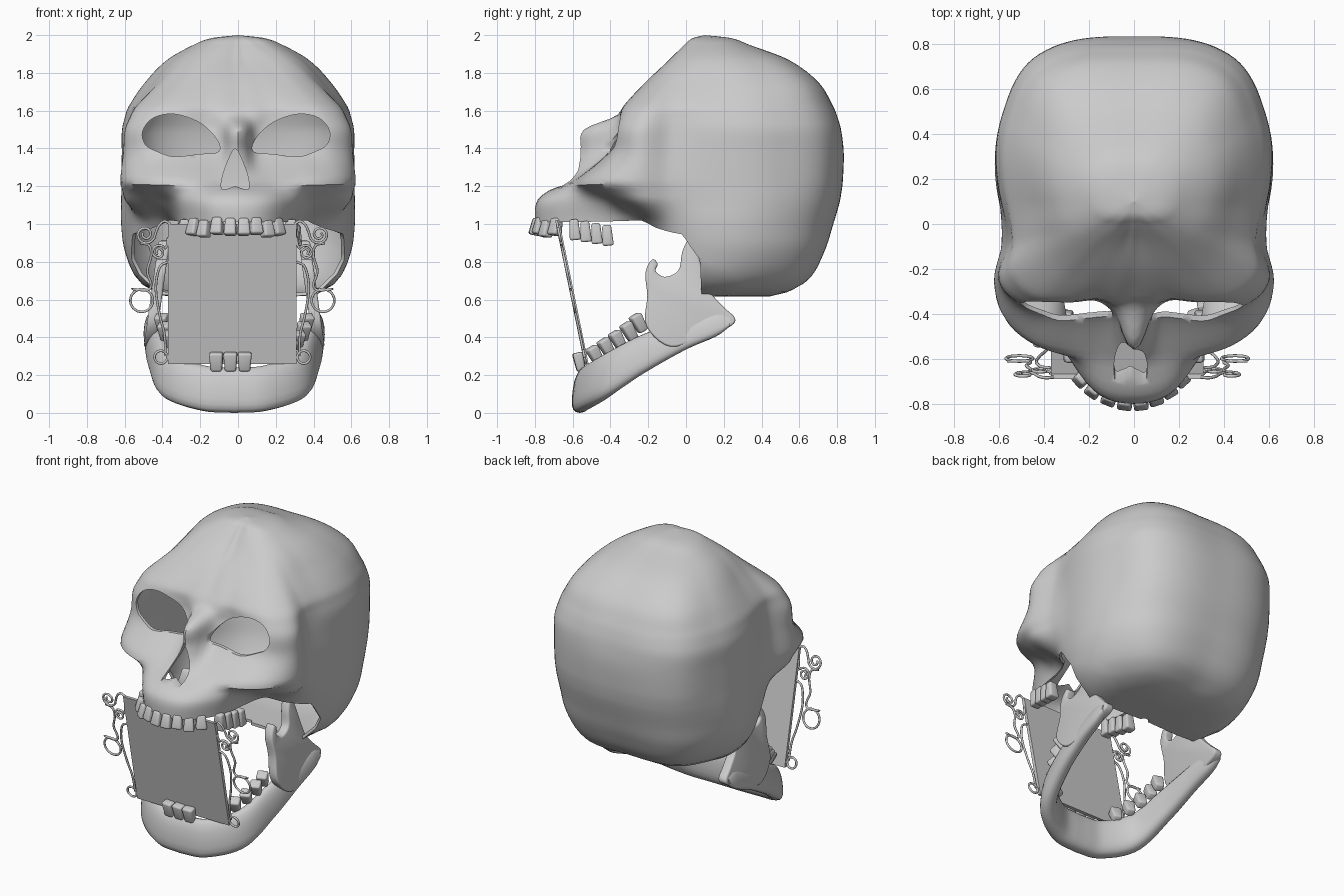
import bpy, bmesh, math
from math import sin, cos, pi, radians
from mathutils import Matrix, Vector

if "Cube" in bpy.data.objects:
    bpy.data.objects.remove(bpy.data.objects["Cube"])


def herm(xs, ys, x, flat=False):
    """Smooth curve through the points (xs, ys)."""
    n = len(xs)
    x = min(max(x, xs[0]), xs[-1])
    i = next(k for k in range(n - 1) if x <= xs[k + 1])

    def slope(k):
        if flat and k in (0, n - 1):
            return 0
        a, b = max(k - 1, 0), min(k + 1, n - 1)
        return (ys[b] - ys[a]) / (xs[b] - xs[a])
    h = xs[i + 1] - xs[i]
    t = (x - xs[i]) / h
    return ((2*t**3 - 3*t*t + 1) * ys[i] + (t**3 - 2*t*t + t) * h * slope(i)
            + (3*t*t - 2*t**3) * ys[i + 1] + (t**3 - t*t) * h * slope(i + 1))


def lerp(xs, ys, x):
    i = next(k for k in range(len(xs) - 1) if x <= xs[k + 1])
    return ys[i] + (ys[i + 1] - ys[i]) * (x - xs[i]) / (xs[i + 1] - xs[i])


def make(name, bm):
    me = bpy.data.meshes.new(name)
    bm.to_mesh(me)
    bm.free()
    ob = bpy.data.objects.new(name, me)
    bpy.context.collection.objects.link(ob)
    return ob


def smooth(ob, angle=40):
    bpy.ops.object.select_all(action='DESELECT')
    ob.select_set(True)
    bpy.context.view_layer.objects.active = ob
    for m in list(ob.modifiers):
        bpy.ops.object.modifier_apply(modifier=m.name)
    bpy.ops.object.shade_smooth_by_angle(angle=radians(angle))


def prism(name, pts, axis_fn):
    """Closed solid between two copies of a profile."""
    bm = bmesh.new()
    a, b = ([bm.verts.new(axis_fn(u, v, e)) for u, v in pts] for e in (0, 1))
    bm.faces.new(a)
    bm.faces.new(b)
    for i in range(len(pts)):
        j = (i + 1) % len(pts)
        bm.faces.new((a[i], a[j], b[j], b[i]))
    bmesh.ops.recalc_face_normals(bm, faces=bm.faces)
    return make(name, bm)


def round_loop(pts, n=6):
    """Smooth closed outline through a few points."""
    k = len(pts)
    ext = [pts[(i - 2) % k] for i in range(k + 5)]
    ts = list(range(k + 5))
    return [tuple(herm(ts, [p[c] for p in ext], 2 + i / n) for c in (0, 1))
            for i in range(k * n)]


# Skull shell: radius about (0, 0.1) by angle from the front, at each height
AZ = [0, 10, 22, 35, 47, 60, 72, 90, 123, 145, 180]
RAD = {
    0.62: [.80, .80, .70, .55, .45, .45, .42, .42, .44, .47, .38],
    0.70: [.80, .80, .70, .55, .45, .45, .48, .52, .57, .60, .54],
    0.85: [.90, .87, .74, .56, .45, .48, .53, .58, .66, .69, .63],
    1.00: [.90, .87, .74, .56, .48, .53, .57, .60, .69, .73, .68],
    1.12: [.89, .87, .76, .65, .66, .68, .61, .60, .70, .76, .715],
    1.22: [.73, .72, .74, .78, .78, .72, .62, .60, .70, .775, .73],
    1.38: [.66, .53, .55, .62, .69, .70, .60, .595, .70, .78, .735],
    1.50: [.64, .49, .48, .57, .67, .69, .585, .59, .70, .775, .72],
    1.62: [.43, .44, .46, .53, .60, .62, .56, .56, .66, .73, .68],
    1.75: [.31, .32, .34, .38, .43, .46, .45, .46, .57, .65, .60],
    1.87: [.18, .18, .20, .23, .27, .31, .33, .35, .43, .48, .44],
    1.95: [.10, .10, .11, .13, .15, .18, .20, .22, .26, .26, .23]}
RAD[1.57] = [(a + b) / 2 for a, b in zip(RAD[1.5], RAD[1.62])]
RAD[1.57][0] = .475
RAD[1.175] = [.4 * a + .6 * b for a, b in zip(RAD[1.12], RAD[1.22])]
RAD[1.175][:2] = [.83, .81]
RAD[1.985] = [r * .58 for r in RAD[1.95]]
RAD[2.0] = [0.0] * len(AZ)
ZS = sorted(RAD)
NA, NR, FLOOR = 144, 64, 4

bm = bmesh.new()
grid = []
for i in range(NA):
    az = 360 * i / NA
    f = min(az, 360 - az)
    col = [herm(AZ, RAD[z], f, True) for z in ZS]
    zb = lerp([0, 22, 47, 60, 72, 78, 83, 90, 100, 118, 180],
              [1.01, 1.01, 1.02, .98, .955, .945, .87, .775, .735, .665, .65], f)
    # base curls under to a flat floor
    rb = herm(ZS, col, zb)
    ring = [(k * rb, .615 + (zb - .615) * e)
            for k, e in ((.05, 0), (.45, 0), (.74, .06), (.93, .6))]
    for j in range(NR + 1):
        z = zb + (2 - zb) * sin(pi / 2 * j / NR)
        ring.append((herm(ZS, col, z) if j < NR else 0, z))
    a = radians(az)
    grid.append([bm.verts.new((r * sin(a), .1 - r * cos(a), z)) for r, z in ring])
for i in range(NA):
    f = min(360 * (i + .5) / NA, 360 - 360 * (i + .5) / NA)
    for j in range(NR + FLOOR):
        if j >= FLOOR or f > 88:
            g, h = grid[i], grid[(i + 1) % NA]
            bm.faces.new((g[j], h[j], h[j + 1], g[j + 1]))
bmesh.ops.delete(bm, geom=[v for v in bm.verts if not v.link_faces], context='VERTS')
bmesh.ops.remove_doubles(bm, verts=bm.verts, dist=.0004)
skull = make("skull", bm)
m = skull.modifiers.new("shell", 'SOLIDIFY')
m.thickness, m.offset = .018, -1

# Eye and nose openings
eye = round_loop([(.09, 1.385), (.11, 1.46), (.2, 1.54), (.33, 1.582), (.44, 1.56),
                  (.495, 1.49), (.48, 1.42), (.42, 1.385), (.33, 1.357), (.2, 1.37)], 4)
nose = round_loop([(0, 1.4), (.04, 1.33), (.07, 1.24), (.07, 1.185), (.03, 1.19),
                   (0, 1.2), (-.03, 1.19), (-.07, 1.185), (-.07, 1.24), (-.04, 1.33)], 3)
cutters = [prism("eye_cutter", [(s * x - .01, z) for x, z in eye],
                 lambda x, z, e: (x, -1 + .9 * e, z)) for s in (1, -1)]
cutters.append(prism("nose_cutter", nose, lambda x, z, e: (x - .015, -1 + .8 * e, z)))
for c in cutters:
    c.hide_render = True
    m = skull.modifiers.new("opening", 'BOOLEAN')
    m.operation, m.object, m.solver = 'DIFFERENCE', c, 'EXACT'
smooth(skull, 45)
for c in cutters:
    bpy.data.objects.remove(c)

# Jaw body: oval section swept round a U, rising to the back
T = [0, .15, .35, .55, .75, .92, 1]
JAW = dict(x=[0, .16, .34, .405, .43, .44, .445], y=[-.55, -.535, -.42, -.22, 0, .17, .235],
           lo=[0, .01, .075, .21, .335, .41, .46], hi=[.24, .25, .32, .42, .49, .54, .52],
           w=[.05, .05, .05, .045, .04, .034, .02])
bm = bmesh.new()
rings = []
for k in range(-32, 33):
    t, s = abs(k) / 32, (1 if k >= 0 else -1)
    q = {c: herm(T, v, t) for c, v in JAW.items()}
    t2 = min(t + .02, 1)
    d = Vector((herm(T, JAW['x'], t2) - herm(T, JAW['x'], t2 - .03),
                herm(T, JAW['y'], t2) - herm(T, JAW['y'], t2 - .03)))
    if k == 0:
        d = Vector((1, 0))
    d.normalize()
    ring = []
    for i in range(20):
        a = 2 * pi * i / 20
        u, v = cos(a), sin(a)
        off = q['w'] * math.copysign(abs(u) ** .8, u) * (1 - .2 * v) - .012 * v
        zz = (q['lo'] + q['hi']) / 2 + (q['hi'] - q['lo']) / 2 * math.copysign(abs(v) ** .8, v)
        ring.append(bm.verts.new((s * (q['x'] + d.y * off) - .02, q['y'] - d.x * off, zz)))
    rings.append(ring)
for a, b in zip(rings, rings[1:]):
    for i in range(20):
        j = (i + 1) % 20
        bm.faces.new((a[i], a[j], b[j], b[i]))
bm.faces.new(rings[0])
bm.faces.new(rings[-1])
bmesh.ops.recalc_face_normals(bm, faces=bm.faces)
smooth(make("jaw_body", bm), 60)

# Jaw branches up to the joint
branch = round_loop([(-.21, .46), (-.205, .62), (-.215, .74), (-.18, .812), (-.15, .79),
                     (-.16, .75), (-.11, .72), (-.04, .755), (-.02, .85), (.01, .91),
                     (.05, .88), (.09, .75), (.13, .64), (.2, .56), (.26, .50),
                     (.23, .455), (.1, .41), (-.08, .35)], 5)
for s, side in ((1, "right"), (-1, "left")):
    ob = prism("jaw_branch_" + side, branch,
               lambda y, z, e: (s * (.465 - .14 * (z - .45) - .06 * e) - .02, y, z))
    b = ob.modifiers.new("round", 'BEVEL')
    b.width, b.segments, b.limit_method, b.angle_limit = .018, 3, 'ANGLE', radians(60)
    smooth(ob, 50)


# Teeth
def tooth(name, loc, size, turn=0, tilt=0):
    bm = bmesh.new()
    bmesh.ops.create_cube(bm, size=1)
    for v in bm.verts:
        k = 1 if v.co.z * size[2] < 0 else .78
        v.co = Vector((v.co.x * size[0] * k, v.co.y * size[1] * k, v.co.z * abs(size[2])))
    bmesh.ops.bevel(bm, geom=bm.edges[:], offset=.012, segments=3, affect='EDGES', profile=.5)
    ob = make(name, bm)
    ob.matrix_world = (Matrix.Translation(loc) @ Matrix.Rotation(radians(turn), 4, 'Z')
                       @ Matrix.Rotation(radians(tilt), 4, 'X'))
    smooth(ob, 50)


for i, (x, y, z) in enumerate([(-.235, -.69, .985), (-.18, -.74, .975), (-.11, -.775, .99),
                               (-.04, -.795, .985), (.03, -.795, .985), (.095, -.775, .99),
                               (.155, -.74, .975), (.21, -.69, .985)]):
    tooth(f"upper_front_tooth_{i}", (x, y, z), (.068, .06, .09), x * 200, -12)
for s in (1, -1):
    for i in range(4):
        tooth(f"upper_molar_{s}_{i}", (s * (.28 + .008 * i), -.59 + .058 * i, .97 - .01 * i),
              (.07, .06, .11), 0, 5)
    for i, (x, y, z) in enumerate([(.24, -.48, .305), (.295, -.42, .345), (.335, -.36, .385),
                                   (.365, -.30, .43), (.38, -.25, .475)]):
        tooth(f"lower_molar_{s}_{i}", (s * x - .02, y, z), (.07, .065, -.1), s * 20, 30)
for i, x in enumerate((-.115, -.04, .035)):
    tooth(f"lower_front_tooth_{i}", (x, -.565, .27), (.075, .055, -.1), x * 60, 12)

# Flat plate held in the mouth, leaning forward
CX = -.03


def lean(z):
    return -.53 - (z - .26) * .205


plate = prism("plate", [(-.34, .26), (.34, .26), (.34, 1.0), (-.34, 1.0)],
              lambda x, z, e: (x + CX, lean(z) - .008 + .022 * e, z))


# Wire scrolls on both sides of the plate
def spiral(cx, cz, r, start, turns, shrink=.75, n=26):
    return [(cx + r * (1 - shrink * i / n) * cos(start + 2 * pi * turns * i / n),
             cz + r * (1 - shrink * i / n) * sin(start + 2 * pi * turns * i / n))
            for i in range(n + 1)]


def path(pts, n=5):
    """Smooth open path through a few points."""
    ts = list(range(len(pts)))
    return [tuple(herm(ts, [p[c] for p in pts], i / n) for c in (0, 1))
            for i in range((len(pts) - 1) * n)]


wires = [
    path([(.33, 1.0), (.36, 1.015), (.39, .99), (.408, .945)]) + spiral(.46, .945, .052, pi, 1.6),
    path([(.34, .93), (.345, .89), (.356, .871)]) + spiral(.39, .85, .04, 2.6, -1.6),
    path([(.49, .9), (.44, .885), (.43, .83), (.45, .75), (.43, .68), (.45, .65), (.52, .655), (.53, .66)]),
    path([(.34, .8), (.385, .77), (.405, .66), (.385, .52), (.36, .42), (.355, .32), (.36, .31)]),
    spiral(.48, .595, .06, 0, 1, 0),
    spiral(.378, .295, .034, 0, 1, 0)]
for s, side in ((1, "right"), (-1, "left")):
    cu = bpy.data.curves.new("scrolls_" + side, 'CURVE')
    cu.dimensions, cu.bevel_depth, cu.bevel_resolution = '3D', .007, 2
    cu.use_fill_caps = True
    for w in wires:
        sp = cu.splines.new('POLY')
        sp.points.add(len(w) - 1)
        for p, (u, z) in zip(sp.points, w):
            p.co = (CX + s * u, lean(z), z, 1)
    bpy.context.collection.objects.link(bpy.data.objects.new("scrolls_" + side, cu))
